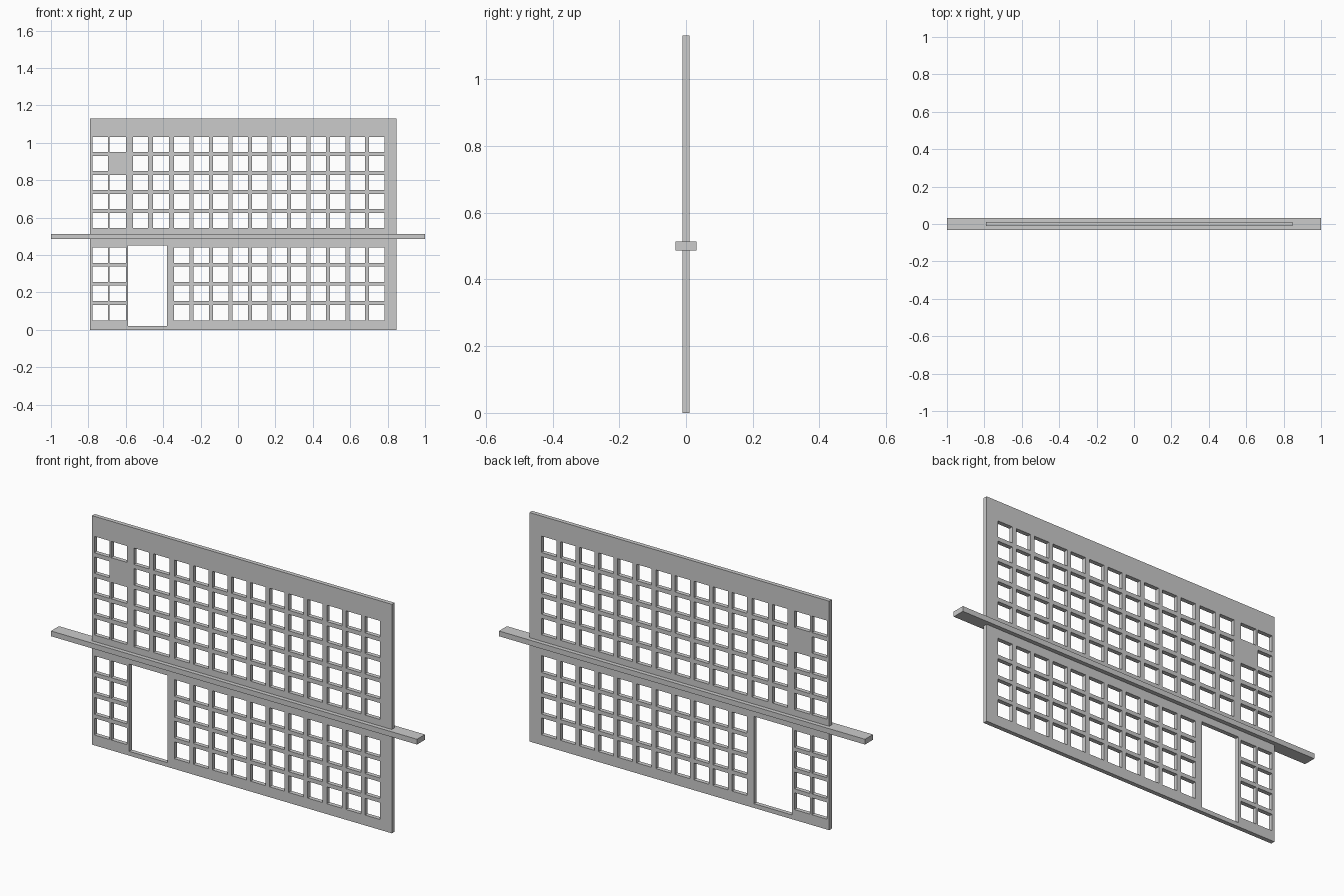
import bpy
import math

if "Cube" in bpy.data.objects:
    bpy.data.objects.remove(bpy.data.objects["Cube"])

WALL_HALF = 0.0105   # half thickness of the wall
X0, X1, HEIGHT = -0.79, 0.848, 1.131


def rect(curve, x0, x1, z0, z1):
    """Add one closed rectangle; rectangles inside the outline become holes."""
    s = curve.splines.new('POLY')
    s.points.add(3)
    for p, (x, z) in zip(s.points, [(x0, z0), (x1, z0), (x1, z1), (x0, z1)]):
        p.co = (x, z, 0, 1)
    s.use_cyclic_u = True


# Window columns and rows
left_cols = [(-0.778, -0.696), (-0.686, -0.600)]
over_door_cols = [(-0.561, -0.480), (-0.455, -0.368)]
right_cols = [(-0.341 + i * 0.1042, -0.259 + i * 0.1042) for i in range(11)]
lower_rows = [(0.051 + i * 0.1025, 0.134 + i * 0.1025) for i in range(4)]
upper_rows = [(0.545 + i * 0.1015, 0.626 + i * 0.1015) for i in range(5)]

# Wall outline with window and door openings
curve = bpy.data.curves.new("wall", 'CURVE')
curve.dimensions = '2D'
curve.fill_mode = 'BOTH'
curve.extrude = WALL_HALF
rect(curve, X0, X1, 0, HEIGHT)
rect(curve, -0.587, -0.379, 0.021, 0.452)          # door

for x0, x1 in left_cols + right_cols:
    for z0, z1 in lower_rows:
        rect(curve, x0, x1, z0, z1)

for c, (x0, x1) in enumerate(left_cols + over_door_cols + right_cols):
    for r, (z0, z1) in enumerate(upper_rows):
        if (c, r) != (1, 3):                       # one blind window
            rect(curve, x0, x1, z0, z1)

wall = bpy.data.objects.new("window_wall", curve)
bpy.context.collection.objects.link(wall)
wall.rotation_euler = (math.pi / 2, 0, 0)
bpy.context.view_layer.objects.active = wall
wall.select_set(True)
bpy.ops.object.convert(target='MESH')
wall = bpy.context.object
bpy.ops.object.transform_apply(location=False, rotation=True, scale=False)
for p in wall.data.polygons:
    p.use_smooth = False

# Long floor beam passing through the wall
bpy.ops.mesh.primitive_cube_add(size=1, location=(0, 0, 0.5))
beam = bpy.context.object
beam.name = "floor_beam"
beam.scale = (2, 0.062, 0.026)
bpy.ops.object.transform_apply(location=False, rotation=False, scale=True)
